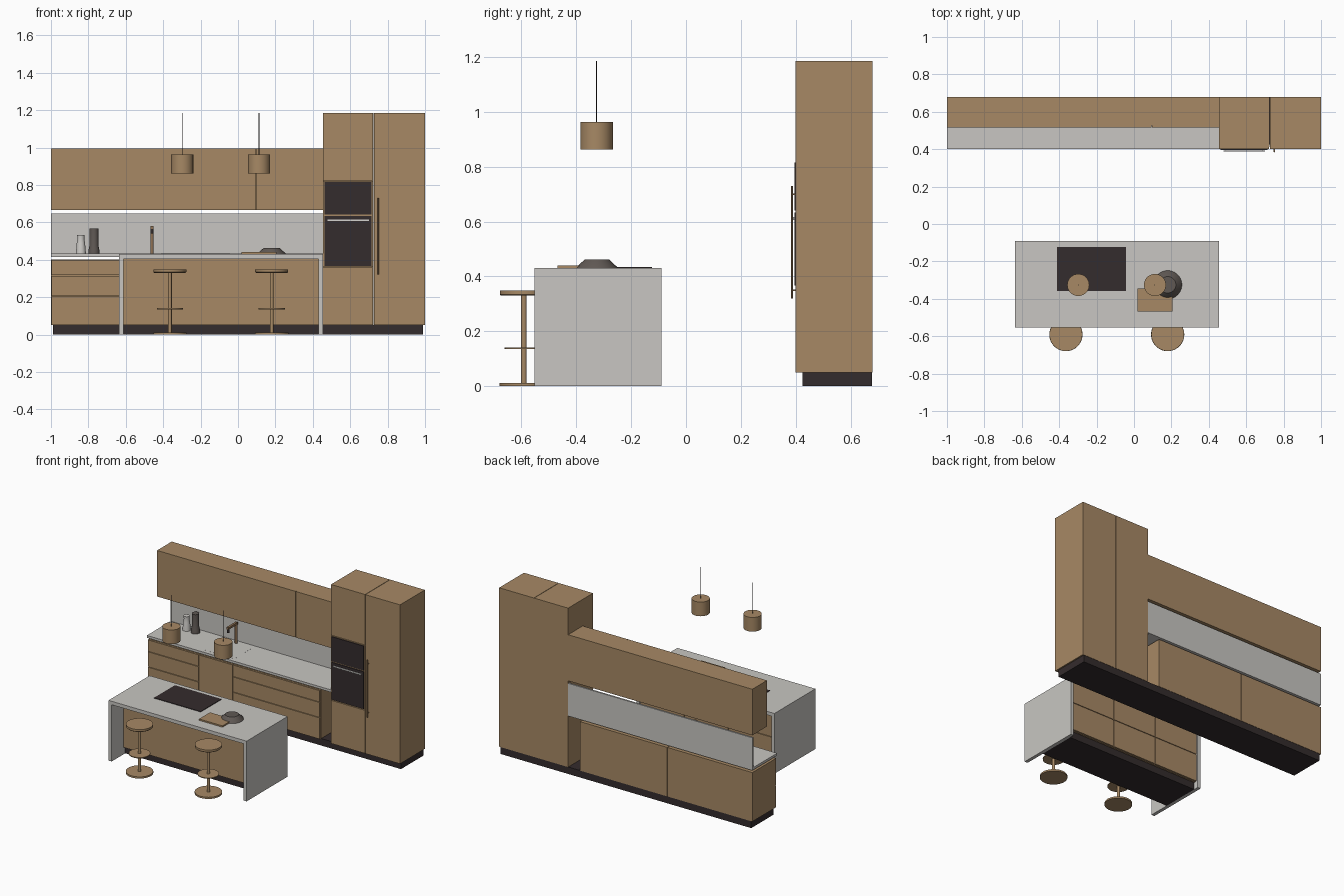
import bpy
import math

if "Cube" in bpy.data.objects:
    bpy.data.objects.remove(bpy.data.objects["Cube"])


def mat(name, rgb):
    m = bpy.data.materials.new(name)
    m.diffuse_color = (*rgb, 1)
    m.use_nodes = True
    m.node_tree.nodes["Principled BSDF"].inputs["Base Color"].default_value = m.diffuse_color
    return m


WOOD = mat("tan wood", (0.386, 0.25, 0.13))
STONE = mat("pale stone", (0.578, 0.565, 0.539))
DARK = mat("near black", (0.034, 0.025, 0.026))
CLAY = mat("dark grey ceramic", (0.115, 0.098, 0.088))
PALE = mat("light ceramic", (0.6, 0.585, 0.56))
STEEL = mat("light steel", (0.67, 0.66, 0.64))
BRONZE = mat("bronze metal", (0.28, 0.17, 0.09))


def box(name, x, y, z, material):
    """Box from three (min, max) ranges."""
    bpy.ops.mesh.primitive_cube_add(
        size=1, location=[(a + b) / 2 for a, b in (x, y, z)])
    o = bpy.context.object
    o.scale = [b - a for a, b in (x, y, z)]
    bpy.ops.object.transform_apply(location=False, rotation=False, scale=True)
    o.name = name
    o.data.materials.append(material)
    return o


def lathe(name, x, y, profile, material, n=40):
    """Closed turned solid from (radius, z) pairs, bottom to top."""
    verts = [(r * math.cos(2 * math.pi * i / n), r * math.sin(2 * math.pi * i / n), z)
             for r, z in profile for i in range(n)]
    faces = [(k * n + i, k * n + (i + 1) % n, (k + 1) * n + (i + 1) % n, (k + 1) * n + i)
             for k in range(len(profile) - 1) for i in range(n)]
    faces += [tuple(reversed(range(n))), tuple(range(len(verts) - n, len(verts)))]
    me = bpy.data.meshes.new(name)
    me.from_pydata(verts, [], faces)
    o = bpy.data.objects.new(name, me)
    o.location = (x, y, 0)
    bpy.context.collection.objects.link(o)
    me.materials.append(material)
    bpy.ops.object.select_all(action='DESELECT')
    o.select_set(True)
    bpy.context.view_layer.objects.active = o
    bpy.ops.object.shade_smooth_by_angle(angle=math.radians(30))
    return o


def disc(name, x, y, r, z0, z1, material, n=40):
    return lathe(name, x, y, [(r, z0), (r, z1)], material, n)


G = 0.002   # half of the gap between fronts


def front(name, x, z, y, material=WOOD, t=0.012):
    """Door or drawer front whose outer face lies at y."""
    box(name, (x[0] + G, x[1] - G), (y, y + t), (z[0] + G, z[1] - G), material)


# --- Back wall: plinth, tall units
box("wall_plinth", (-0.99, 0.99), (0.425, 0.678), (0, 0.05), DARK)
box("oven_tower", (0.455, 0.7235), (0.411, 0.68), (0.05, 1.185), WOOD)
box("tall_cupboard", (0.7265, 1.0), (0.411, 0.68), (0.05, 1.185), WOOD)
front("tower_lower_door", (0.453, 0.725), (0.048, 0.36), 0.40)
front("tower_upper_door", (0.453, 0.725), (0.822, 1.187), 0.40)
front("tower_oven_frame", (0.453, 0.725), (0.36, 0.822), 0.402, WOOD, 0.01)
front("tall_door", (0.725, 1.002), (0.048, 1.187), 0.40)

# Ovens and handles
box("lower_oven", (0.463, 0.714), (0.396, 0.404), (0.367, 0.633), DARK)
box("upper_oven", (0.463, 0.714), (0.396, 0.404), (0.641, 0.816), DARK)
box("oven_handle", (0.478, 0.70), (0.388, 0.392), (0.606, 0.616), STEEL)
for x in (0.49, 0.685):
    box("oven_handle_post", (x, x + 0.006), (0.390, 0.398), (0.608, 0.614), STEEL)
disc("tall_door_handle", 0.75, 0.387, 0.004, 0.32, 0.73, BRONZE, 12)
for z in (0.35, 0.70):
    box("tall_handle_post", (0.747, 0.753), (0.387, 0.401), (z - 0.003, z + 0.003), BRONZE)

# --- Base units with drawers
box("left_base_carcass", (-1.0, -0.331), (0.42, 0.68), (0.05, 0.40), WOOD)
box("right_base_carcass", (-0.327, 0.36), (0.42, 0.68), (0.05, 0.40), WOOD)
rows = [(0.05, 0.205), (0.205, 0.315), (0.315, 0.40)]
for x in ((-1.0, -0.594), (-0.329, 0.36)):
    for z in rows:
        front("base_drawer", x, z, 0.408)
front("sink_door", (-0.594, -0.329), (0.05, 0.40), 0.408)

# Worktop, splashback, flush sink outline
box("worktop", (-1.0, 0.455), (0.40, 0.68), (0.415, 0.432), STONE)
box("splashback", (-1.0, 0.455), (0.668, 0.68), (0.432, 0.648), STONE)
box("flush_sink", (-0.58, -0.33), (0.43, 0.61), (0.43, 0.4325), STONE)

# Wall cupboards
box("wall_cupboard", (-1.0, 0.455), (0.527, 0.68), (0.666, 0.995), WOOD)
front("wall_door", (-1.002, 0.095), (0.664, 0.997), 0.515)
front("wall_door", (0.095, 0.457), (0.664, 0.997), 0.515)

# Tap
disc("tap_stem", -0.46, 0.635, 0.009, 0.432, 0.575, BRONZE, 16)
box("tap_spout", (-0.468, -0.452), (0.54, 0.643), (0.565, 0.58), BRONZE)
disc("tap_nozzle", -0.46, 0.548, 0.008, 0.54, 0.566, DARK, 16)

# Jars
lathe("light_jar", -0.84, 0.62, [(0.027, 0.432), (0.022, 0.49), (0.018, 0.51),
                                 (0.02, 0.533)], PALE)
lathe("dark_jar", -0.77, 0.62, [(0.029, 0.432), (0.028, 0.458), (0.024, 0.475),
                                (0.024, 0.568)], CLAY)

# --- Island
box("island_top", (-0.635, 0.455), (-0.553, -0.09), (0.405, 0.43), STONE)
for x in (-0.635, 0.431):
    box("island_side", (x, x + 0.024), (-0.553, -0.09), (0, 0.405), STONE)
box("island_body", (-0.611, 0.431), (-0.42, -0.114), (0.05, 0.405), WOOD)
box("island_plinth", (-0.611, 0.431), (-0.40, -0.125), (0, 0.05), DARK)
w = 1.042 / 3
for i in range(3):
    for z in ((0.05, 0.25), (0.25, 0.402)):
        front("island_drawer", (-0.611 + i * w, -0.611 + (i + 1) * w), z, -0.114)

# Hob, board, bowl
box("hob", (-0.412, -0.044), (-0.358, -0.124), (0.43, 0.434), DARK)
box("chopping_board", (0.02, 0.205), (-0.468, -0.345), (0.43, 0.44), WOOD)
lathe("bowl", 0.18, -0.325, [(0.076, 0.43), (0.074, 0.434), (0.044, 0.462)], CLAY)

# --- Stools
for x in (-0.364, 0.18):
    y = -0.591
    disc("stool_base", x, y, 0.089, 0, 0.012, WOOD)
    disc("stool_stem", x, y, 0.01, 0.012, 0.332, WOOD, 20)
    disc("stool_footrest", x, y, 0.07, 0.135, 0.141, WOOD)
    lathe("stool_seat", x, y, [(0.084, 0.33), (0.088, 0.334), (0.088, 0.349)], WOOD)

# --- Pendant lamps
for x in (-0.298, 0.112):
    disc("pendant_shade", x, -0.326, 0.059, 0.862, 0.963, WOOD)
    disc("pendant_cord", x, -0.326, 0.002, 0.963, 1.185, DARK, 8)
